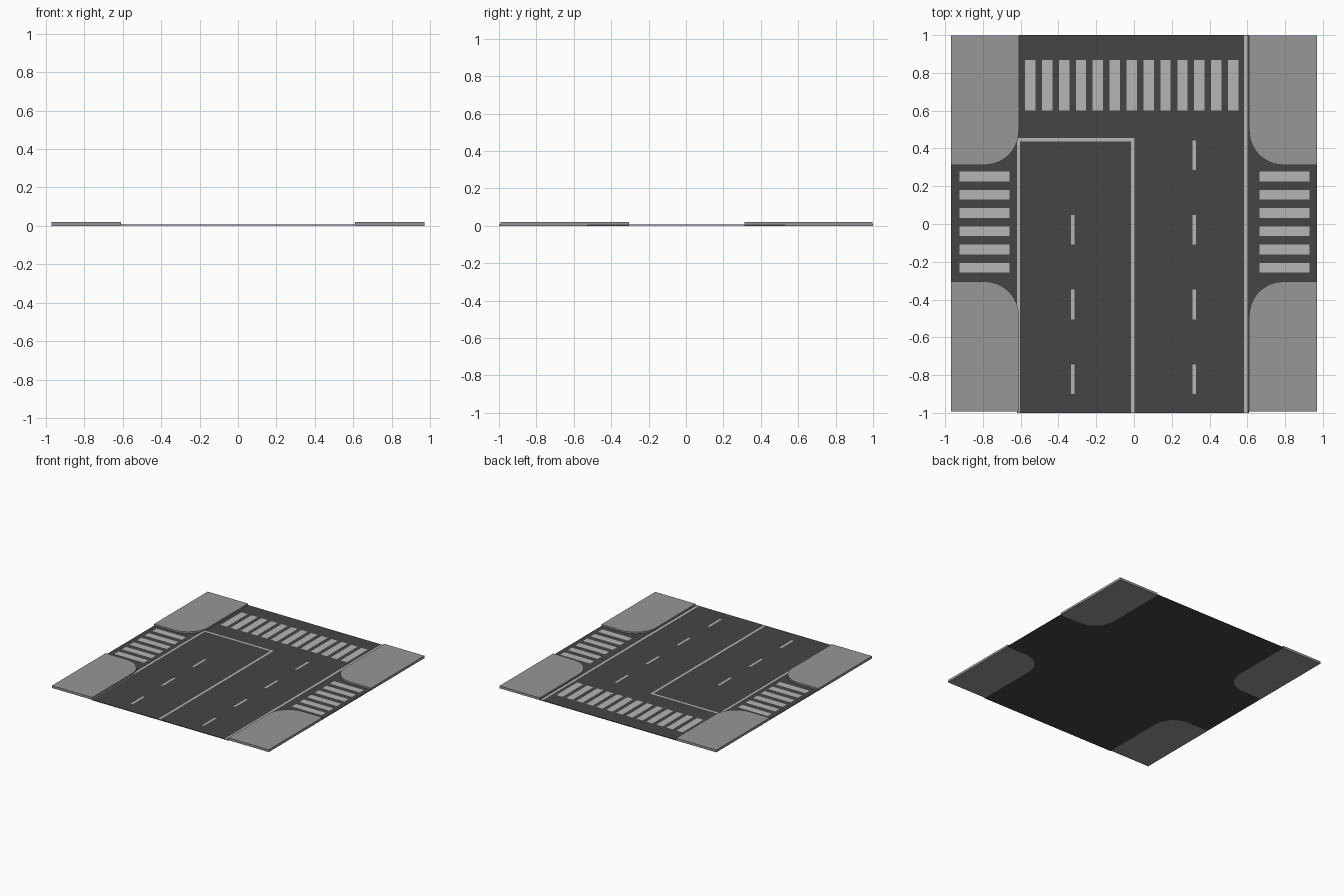
import bpy, bmesh
from math import sin, cos, pi

if "Cube" in bpy.data.objects:
    bpy.data.objects.remove(bpy.data.objects["Cube"])

def material(name, v):
    m = bpy.data.materials.new(name)
    m.diffuse_color = (v, v, v, 1)
    m.use_nodes = True
    m.node_tree.nodes["Principled BSDF"].inputs["Base Color"].default_value = m.diffuse_color
    return m

ASPHALT = material("asphalt", 0.06)
CONCRETE = material("concrete", 0.31)
PAINT = material("paint", 0.46)
ROAD_Z0, ROAD_Z = 0.001, 0.006

def finish(name, bm, mat):
    me = bpy.data.meshes.new(name)
    bm.to_mesh(me)
    bm.free()
    ob = bpy.data.objects.new(name, me)
    me.materials.append(mat)
    bpy.context.collection.objects.link(ob)
    return ob

def prism(name, pts, z0, z1, mat):
    """Outline extruded straight up into a slab."""
    bm = bmesh.new()
    f = bm.faces.new([bm.verts.new((x, y, z0)) for x, y in pts])
    ext = bmesh.ops.extrude_face_region(bm, geom=[f], use_keep_orig=True)
    for v in ext["geom"]:
        if isinstance(v, bmesh.types.BMVert):
            v.co.z = z1
    bmesh.ops.recalc_face_normals(bm, faces=bm.faces)
    return finish(name, bm, mat)

def paint(name, rects):
    """Flat painted rectangles (x0, x1, y0, y1) just above the asphalt."""
    bm = bmesh.new()
    z = ROAD_Z + 0.001
    for x0, x1, y0, y1 in rects:
        bm.faces.new([bm.verts.new((x, y, z)) for x, y in
                      ((x0, y0), (x1, y0), (x1, y1), (x0, y1))])
    return finish(name, bm, PAINT)

# cross-shaped asphalt: main road plus the side road
quarter = [(0.97, 0.53), (0.61, 0.53), (0.61, 1.0)]
half = quarter + [(-x, y) for x, y in reversed(quarter)]
prism("road", half + [(-x, -y) for x, y in half], ROAD_Z0, ROAD_Z, ASPHALT)

# four pavement corners with a rounded kerb
R, N = 0.18, 16
for sx, side in ((-1, "left"), (1, "right")):
    for sy, end in ((-1, "front"), (1, "back")):
        y_in, y_out = (0.313, 0.998) if sy > 0 else (0.305, 0.992)
        pts = [(0.97, y_in), (0.97, y_out), (0.61, y_out)]
        for i in range(N + 1):
            a = pi + pi / 2 * i / N
            pts.append((0.61 + R + R * cos(a), y_in + R + R * sin(a)))
        prism(f"pavement_{end}_{side}", [(sx * x, sy * y) for x, y in pts],
              0, 0.019, CONCRETE)

# pedestrian crossings
paint("main_crossing", [(-0.549 + 0.0895 * i - 0.0275, -0.549 + 0.0895 * i + 0.0275,
                         0.602, 0.867) for i in range(13)])
for side, x0, x1 in (("left", -0.925, -0.66), ("right", 0.664, 0.93)):
    paint(f"{side}_crossing", [(x0, x1, 0.252 - 0.0968 * i - 0.026,
                                0.252 - 0.0968 * i + 0.026) for i in range(6)])

# edge lines, centre line and stop line
paint("edge_line_left", [(-0.62, -0.604, -1, 0.437)])
paint("edge_line_right", [(0.582, 0.60, -1, 1)])
paint("centre_line", [(-0.016, 0.002, -1, 0.437)])
paint("stop_line", [(-0.62, 0.002, 0.437, 0.454)])

# dashed lane lines
for side, x, first in (("left", -0.324, 1), ("right", 0.32, 0)):
    paint(f"lane_dashes_{side}", [(x - 0.009, x + 0.009, 0.286 - 0.3955 * i,
                                   0.443 - 0.3955 * i) for i in range(first, 4)])
